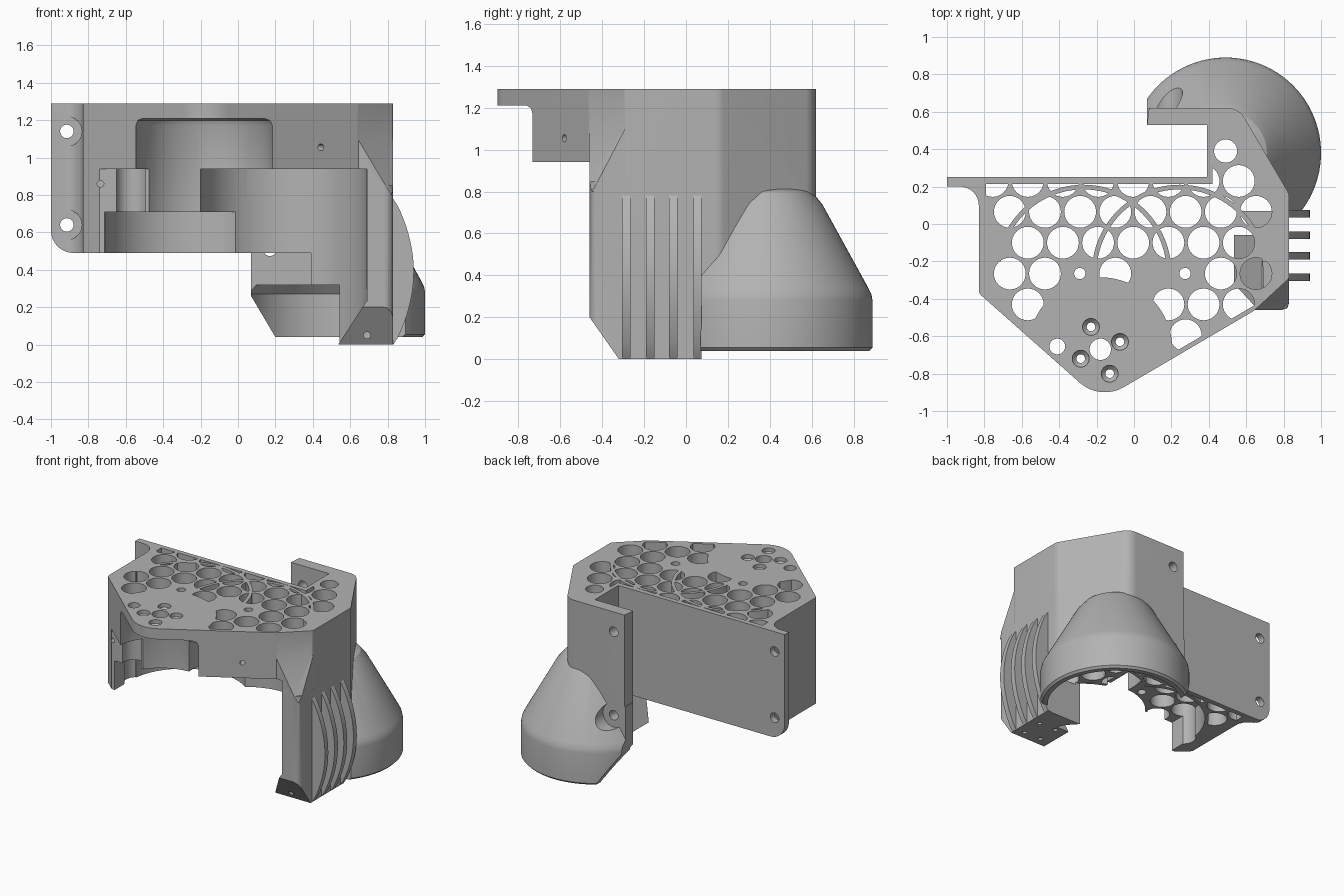
import bpy, bmesh, math
from mathutils import Vector, Matrix

cube = bpy.data.objects.get("Cube")
if cube:
    bpy.data.objects.remove(cube)

grey = bpy.data.materials.new("plastic grey")
grey.use_nodes = True
color = (0.45, 0.45, 0.45, 1)
grey.diffuse_color = color
grey.node_tree.nodes["Principled BSDF"].inputs["Base Color"].default_value = color


def finish(name, bm):
    bmesh.ops.recalc_face_normals(bm, faces=bm.faces)
    mesh = bpy.data.meshes.new(name)
    bm.to_mesh(mesh)
    bm.free()
    mesh.materials.append(grey)
    ob = bpy.data.objects.new(name, mesh)
    bpy.context.collection.objects.link(ob)
    return ob


def rounded(points, steps=8):
    """Turn (x, y, radius) corners into a filleted outline."""
    out = []
    for i, (x, y, r) in enumerate(points):
        p = Vector((x, y))
        if r == 0:
            out.append(p)
            continue
        a = (Vector(points[i - 1][:2]) - p).normalized()
        b = (Vector(points[(i + 1) % len(points)][:2]) - p).normalized()
        half = a.angle(b) / 2
        centre = p + (a + b).normalized() * r / math.sin(half)
        start = p + a * r / math.tan(half) - centre
        end = p + b * r / math.tan(half) - centre
        for k in range(steps + 1):
            v = start.lerp(end, k / steps).normalized() * r
            out.append(centre + v)
    return out


def prism(name, points, low, high, axis="z"):
    """Extrude an outline along z, or an (x, z) / (y, z) outline along y / x."""
    place = {"z": lambda u, v, w: (u, v, w), "y": lambda u, v, w: (u, w, v),
             "x": lambda u, v, w: (w, u, v)}[axis]
    bm = bmesh.new()
    rings = [[bm.verts.new(place(p[0], p[1], w)) for p in points] for w in (low, high)]
    bm.faces.new(rings[0])
    bm.faces.new(rings[1])
    n = len(points)
    for i in range(n):
        j = (i + 1) % n
        bm.faces.new((rings[0][i], rings[0][j], rings[1][j], rings[1][i]))
    return finish(name, bm)


def box(x0, x1, y0, y1, z0, z1, name="block"):
    return prism(name, [(x0, y0), (x1, y0), (x1, y1), (x0, y1)], z0, z1)


def lathe(name, centre, profile, sides=64):
    """Stack circles of (radius, height) about a vertical axis."""
    bm = bmesh.new()
    rings = []
    for r, z in profile:
        rings.append([bm.verts.new((centre[0] + r * math.cos(2 * math.pi * i / sides),
                                    centre[1] + r * math.sin(2 * math.pi * i / sides), z))
                      for i in range(sides)])
    bm.faces.new(rings[0])
    bm.faces.new(rings[-1])
    for lo, hi in zip(rings, rings[1:]):
        for i in range(sides):
            j = (i + 1) % sides
            bm.faces.new((lo[i], lo[j], hi[j], hi[i]))
    return finish(name, bm)


def post(x, y, r, z0=-1, z1=2, sides=48):
    return lathe("post", (x, y), [(r, z0), (r, z1)], sides)


def rod(centre, direction, r, length):
    bm = bmesh.new()
    turn = Vector((0, 0, 1)).rotation_difference(Vector(direction)).to_matrix().to_4x4()
    bmesh.ops.create_cone(bm, cap_ends=True, segments=32, radius1=r, radius2=r, depth=length,
                          matrix=Matrix.Translation(centre) @ turn)
    return finish("rod", bm)


def combine(target, tools, operation="DIFFERENCE"):
    for tool in tools:
        mod = target.modifiers.new("cut", "BOOLEAN")
        mod.operation, mod.solver, mod.object = operation, "MANIFOLD", tool
        bpy.context.view_layer.objects.active = target
        bpy.ops.object.modifier_apply(modifier=mod.name)
        bpy.data.objects.remove(tool)
    return target


# Main housing: filleted outline with side flange and rear arm
outline = rounded([(-1, .25, 0), (.39, .25, 0), (.39, .53, 0), (.07, .53, 0), (.08, .62, 0),
                   (.56, .62, .1), (.83, .16, .08), (.83, -.29, .03), (.64, -.465, .03),
                   (-.18, -.946, .2), (-.83, -.37, .04), (-.83, .2, .1), (-1, .2, 0)])
body = prism("fan_duct_housing", outline, .49, 1.29)

# Right-hand column, its corner transition, and the rear arm's lower part
column = prism("column", rounded([(.39, .62, 0), (.56, .62, .1), (.83, .16, .08),
                                  (.83, -.46, .05), (.39, -.46, 0)]), 0, .85)
bm = bmesh.new()
for p in [(.83, -.29, .8), (.6, -.46, .8), (.82, -.45, .8), (.6, -.3, .8), (.83, -.42, .85),
          (.79, -.46, .85), (.83, -.29, 1.1), (.64, -.46, 1.1), (.6, -.3, 1.1)]:
    bm.verts.new(p)
bmesh.ops.convex_hull(bm, input=bm.verts[:])
wedge = finish("corner", bm)
arm = box(.07, .45, .53, .62, .1, .6)

# Rear hood: cylinder skirt rising into a cone
duct_centre = (.49, .38)
hood = lathe("hood", duct_centre, [(.495, .04), (.51, .055), (.51, .28), (.505, .31), (.49, .34),
                                   (.27, .74), (.22, .8), (.1, .84)], 96)
combine(hood, [box(-1, 2, -1, .07, -1, 2), box(-1, .39, -1, .53, -1, 2), box(-1, .07, -1, 2, -1, 2)])
combine(body, [column, wedge, arm, hood], "UNION")

# Hollow inside the hood, its trimmed end, and raised bottom edge
hollow = lathe("hollow", duct_centre, [(.46, -1), (.46, .27), (.42, .32)], 96)
combine(hollow, [box(-1, 2, -1, .07, -2, 2)])
combine(body, [hollow, box(.0, 1.2, .07, 1.2, -.5, .04),
               prism("trim", [(.0, -.2), (.2, -.2), (.2, .04), (.07, .26), (.0, .3)], .3, 1.2, "y")])

# Round pockets opening downwards and to the front
motor = (-.18, -.67)
right_fan, left_fan, fan_r = (.245, -.26), (-.27, -.26), .445
combine(body, [
    lathe("motor_pocket", motor, [(.37, -1), (.37, 1.17), (.358, 1.198), (.33, 1.21)]),
    post(*right_fan, fan_r, -1, .94, 96),
    box(-.2, .69, -1.2, -.26, -1, .94),
    post(*left_fan, fan_r, -1, .71, 96),
    box(-.715, 0, -1.2, -.26, -1, .71),
    box(-1, -.3, -1.2, -.45, -1, .94)])

# Inward lip at the column foot, then the sloped foot
lip = prism("lip", [(.535, 0), (.75, 0), (.75, .24), (.685, .23)], -.46, -.06, "y")
combine(body, [lip], "UNION")
combine(body, [prism("foot", [(-.6, -.2), (-.3, -.2), (-.3, -.03), (-.32, 0), (-.46, .2), (-.6, .4)],
                     .4, 1.2, "x")])

# Honeycomb of vertical holes, leaving ribs around the pockets
pitch, row_gap, hole_r = .188, .1645, .085
rows = {.23: range(-4, 4), .065: range(-3, 5), -.1: range(-3, 4),
        -.265: (-3, -2, 0, 3, 4), -.43: (-3, 1, 2, 3), -.595: (2,)}
holes = None
for k, (y, columns) in enumerate(rows.items()):
    for c in columns:
        x = c * pitch - (.1 if k % 2 else .004)
        hole = post(x, y, hole_r, .3, 1.5, 32)
        if holes is None:
            holes = hole
        else:
            combine(holes, [hole], "UNION")
combine(holes, [post(.56, .23, hole_r, .3, 1.5, 32), post(.49, .39, .062, .3, 1.5, 32)], "UNION")
bound = prism("bound", [(-.79, .213), (.42, .213), (.42, .5), (.58, .5), (.8, .13), (.8, -.28),
                        (.64, -.437), (-.05, -.84), (-.28, -.82), (-.79, -.36)], 0, 2)
combine(holes, [bound], "INTERSECT")
for centre in (right_fan, left_fan):
    rib = post(*centre, fan_r + .025, 0, 2, 96)
    combine(rib, [post(*centre, fan_r, -1, 3, 96)])
    combine(rib, [box(-2, 2, -2, -.2, -1, 3)])
    combine(holes, [rib])
combine(holes, [post(*motor, .385, 0, 2, 64)])
combine(body, [holes])

# Motor mounting holes with countersinks, and small plate holes
plate_holes = [post(*motor, .057, 1, 2), post(-.41, -.655, .042, 1, 2),
               post(-.29, -.265, .03), post(.273, -.265, .03)]
for x, y in [(-.23, -.55), (-.075, -.63), (-.13, -.8), (-.285, -.72)]:
    plate_holes.append(lathe("countersink", (x, y), [(.023, 1), (.023, 1.24), (.045, 1.262), (.045, 1.5)], 32))
combine(body, plate_holes)

# Flange: rounded lower corner and bolt holes
corner = box(-1.1, -.88, .1, .3, .4, .61)
combine(corner, [rod((-.88, .2, .61), (0, 1, 0), .12, 1)])
bolts = [corner]
for z in (.64, 1.14):
    bolts += [rod((-.915, .22, z), (0, 1, 0), .036, .3), rod((-.915, .14, z), (0, 1, 0), .08, .12)]
# Arm bolt holes, the lower one with a counterbore through the hood
bolts += [rod((.17, .56, 1.14), (0, 1, 0), .036, .3), rod((.17, .56, .51), (0, 1, 0), .036, .3),
          rod((.17, .82, .51), (0, 1, 0), .09, .4)]
# Small fixing holes on the front faces
bolts += [rod((.44, -.575, 1.055), (.5, -.86, 0), .018, .15),
          rod((-.735, -.45, .86), (0, 1, 0), .018, .2),
          rod((.69, -.36, .05), (0, 1, 0), .018, .2)]
for x in (.62, .76):
    for y in (-.26, -.1):
        bolts.append(post(x, y, .016, -.1, .1, 16))
combine(body, bolts)

# Curved cooling fins on the right side
fins = None
arc = [(.83 + .11 * math.sin(math.pi * i / 20) ** .8, .78 * i / 20) for i in range(21)]
for y in (-.285, -.17, -.06, .055):
    fin = prism("cooling_fins", [(.8, 0)] + arc + [(.8, .78)], y - .02, y + .02, "y")
    fins = fin if fins is None else combine(fins, [fin], "UNION")

for ob in (body, fins):
    bpy.ops.object.select_all(action="DESELECT")
    ob.select_set(True)
    bpy.context.view_layer.objects.active = ob
    bpy.ops.object.shade_smooth_by_angle(angle=math.radians(25))
